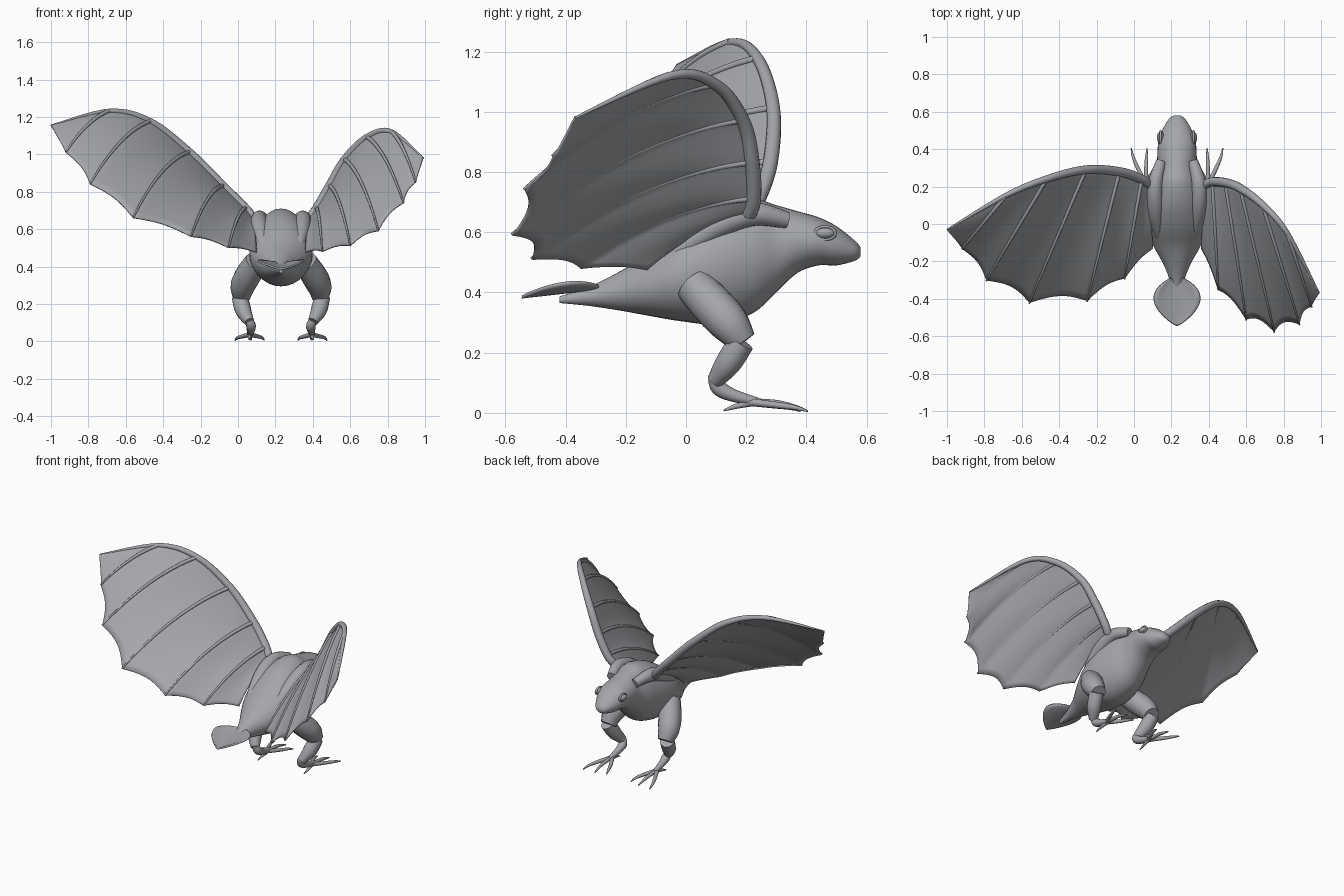
import bpy
import bmesh
import math
from mathutils import Vector

default_cube = bpy.data.objects.get("Cube")
if default_cube:
    bpy.data.objects.remove(default_cube, do_unlink=True)

MID = 0.23          # x of the body's own centre line
GREY = (0.37, 0.38, 0.40, 1.0)
grey = bpy.data.materials.new("plain grey")
grey.use_nodes = True
grey.diffuse_color = GREY
grey.node_tree.nodes["Principled BSDF"].inputs["Base Color"].default_value = GREY


def finish(obj, angle=50):
    """Give an object its colour and smooth shading."""
    obj.data.materials.clear()
    obj.data.materials.append(grey)
    bpy.ops.object.select_all(action='DESELECT')
    obj.select_set(True)
    bpy.context.view_layer.objects.active = obj
    bpy.ops.object.shade_smooth_by_angle(angle=math.radians(angle))
    return obj


def spline(points, f):
    """Smooth curve through the points, f running from 0 to 1."""
    last = len(points) - 1
    i = min(int(f * last), last - 1)
    t = f * last - i
    a, b, c, d = (Vector(points[max(0, min(last, k))]) for k in range(i - 1, i + 3))
    return b + (c - a) * (t / 2) + (a * 2 - b * 5 + c * 4 - d) * (t * t / 2) \
        + (b * 3 - a - c * 3 + d) * (t ** 3 / 2)


def skin(name, rows, closed=True, thickness=0):
    """Join rows of points into a surface; closed rows become a capped tube."""
    bm = bmesh.new()
    grid = [[bm.verts.new(p) for p in row] for row in rows]
    n = len(rows[0])
    for r, s in zip(grid, grid[1:]):
        for k in range(n if closed else n - 1):
            j = (k + 1) % n
            bm.faces.new((r[k], r[j], s[j], s[k]))
    if closed:
        bm.faces.new(grid[0])
        bm.faces.new(grid[-1])
    bmesh.ops.remove_doubles(bm, verts=bm.verts, dist=0.0002)
    bmesh.ops.recalc_face_normals(bm, faces=bm.faces)
    mesh = bpy.data.meshes.new(name)
    bm.to_mesh(mesh)
    bm.free()
    obj = bpy.data.objects.new(name, mesh)
    bpy.context.collection.objects.link(obj)
    finish(obj)
    if thickness:
        solid = obj.modifiers.new("thickness", 'SOLIDIFY')
        solid.thickness = thickness
        solid.offset = 0
    return obj


def tube(name, points, radii, steps=16, sides=14):
    """Round limb along a smooth path with changing radius."""
    radii = [(r, 0, 0) for r in radii]
    path = [spline(points, i / steps) for i in range(steps + 1)]
    rows = []
    for i, p in enumerate(path):
        along = (path[min(i + 1, steps)] - path[max(i - 1, 0)]).normalized()
        side = along.cross(Vector((0.3, 0.1, 1))).normalized()
        up = side.cross(along)
        r = max(spline(radii, i / steps).x, 0.002)
        angles = [math.tau * k / sides for k in range(sides)]
        rows.append([p + (side * math.cos(a) + up * math.sin(a)) * r for a in angles])
    return skin(name, rows)


# Body and head: ellipses from nose to rump (y, top, bottom, half width)
BODY = [(.58, .55, .52, .018), (.56, .573, .505, .045), (.5, .62, .49, .08),
        (.44, .65, .49, .1), (.37, .67, .465, .105), (.3, .69, .4, .112),
        (.22, .71, .33, .14), (.1, .68, .295, .165), (-.02, .61, .305, .165),
        (-.12, .53, .322, .125), (-.22, .47, .34, .07), (-.32, .42, .355, .033),
        (-.42, .387, .365, .01)]
rings = []
for i in range(61):
    y, top, bottom, half = spline(BODY, i / 60)
    rings.append([(MID + half * math.cos(a), y,
                   (top + bottom) / 2 + (top - bottom) / 2 * math.sin(a))
                  for a in (math.tau * k / 32 for k in range(32))])
skin("body", rings)

# Leaf-shaped tail, edges lifted
leaf = []
for i in range(21):
    s = i / 20
    half = 0.124 * math.sin(math.pi * s ** 0.85) ** 0.8 if 0 < s < 1 else 0.001
    leaf.append([(MID + half * v, -0.28 - 0.265 * s,
                  0.415 - 0.03 * s + 0.03 * v * v * half / 0.124)
                 for v in (k / 5 - 1 for k in range(11))])
skin("tail", leaf, closed=False, thickness=0.01)

# Wing stations from root to tip: (leading point, trailing point)
RIGHT_X_WING = [((.38, .21, .66), (.36, -.13, .475)), ((.42, .225, .71), (.45, -.35, .48)),
                ((.49, .22, .83), (.6, -.51, .51)), ((.57, .19, .97), (.75, -.575, .59)),
                ((.69, .1, 1.09), (.885, -.535, .74)), ((.82, -.05, 1.12), (.95, -.44, .85)),
                ((.99, -.37, .98), (.99, -.37, .98))]
LEFT_X_WING = [((.08, .21, .66), (.1, -.13, .475)), ((.04, .24, .71), (-.05, -.29, .5)),
               ((-.08, .28, .83), (-.25, -.41, .56)), ((-.26, .29, 1.01), (-.56, -.42, .66)),
               ((-.47, .24, 1.175), (-.79, -.3, .84)), ((-.69, .15, 1.23), (-.92, -.13, 1.01)),
               ((-1, -.03, 1.155), (-1, -.03, 1.155))]
PANEL = 10


def wing_point(stations, f, t):
    """Point on the arched membrane: f along the span, t along the chord."""
    lead = spline([s[0] for s in stations], f)
    last = len(stations) - 1
    i = min(int(f * last + 1e-6), last - 1)
    g = max(f * last - i, 0)
    trail = Vector(stations[i][1]).lerp(Vector(stations[i + 1][1]), g)
    sag = math.sin(math.pi * g) * (0.3 if i == last - 1 else 1)
    chord = (trail - lead).length
    trail = trail.lerp(lead, 0.045 * sag)
    p = lead.lerp(trail, t)
    p.z += chord * 0.3 * t * (1 - t) - 0.012 * sag * math.sin(math.pi * t)
    return p


for side, stations in (("left", RIGHT_X_WING), ("right", LEFT_X_WING)):
    spans = len(stations) - 1
    count = spans * PANEL
    skin(side + "_wing_membrane",
         [[wing_point(stations, i / count, k / 20) for k in range(21)]
          for i in range(count + 1)], closed=False, thickness=0.006)
    tube(side + "_wing_leading_edge", [s[0] for s in stations],
         (.024, .025, .025, .023, .019, .014, .004), steps=48)
    for rib in range(1, spans):
        line = [wing_point(stations, rib / spans, k / 8) + Vector((0, -0.004, 0.003))
                for k in range(9)]
        tube(f"{side}_wing_rib_{rib}", line,
             [.012 - .0009 * k for k in range(9)], sides=8)

# Paired parts, written for one side and mirrored about the body centre
TOES = {"outer": ((.395, .21, .036), (.44, .3, .026), (.465, .36, .018), (.475, .405, .006)),
        "middle": ((.395, .21, .036), (.395, .3, .032), (.393, .36, .02), (.39, .405, .006)),
        "inner": ((.395, .21, .036), (.352, .29, .026), (.33, .345, .018), (.32, .38, .006)),
        "back": ((.395, .23, .036), (.395, .2, .03), (.4, .16, .02), (.4, .125, .008))}
for side, sign in (("left", 1), ("right", -1)):

    def mirrored(*points):
        return [(MID + sign * (x - MID), y, z) for x, y, z in points]

    tube(side + "_shoulder",
         mirrored((.315, .335, .64), (.345, .22, .66), (.345, .1, .62),
                  (.33, -.02, .54), (.31, -.11, .475)),
         (.028, .04, .045, .036, .012), steps=24)
    tube(side + "_thigh",
         mirrored((.36, .025, .425), (.405, .09, .355), (.435, .145, .295), (.44, .19, .235)),
         (.064, .07, .066, .047))
    tube(side + "_shin",
         mirrored((.45, .185, .235), (.432, .14, .165), (.4, .095, .105)),
         (.043, .043, .027))
    tube(side + "_ankle",
         mirrored((.398, .092, .115), (.39, .11, .082), (.392, .16, .057), (.395, .24, .036)),
         (.02, .026, .021, .014))
    for toe, points in TOES.items():
        tube(f"{side}_{toe}_toe", mirrored(*points), (.013, .011, .008, .003), sides=10)

    # Eye ball inside a rounded lid ring
    spot = (MID + sign * 0.088, 0.462, 0.597)
    bpy.ops.mesh.primitive_uv_sphere_add(segments=20, ring_count=12, radius=1, location=spot)
    eye = bpy.context.object
    eye.name = side + "_eye"
    eye.scale = (0.02, 0.032, 0.018)
    finish(eye)
    bpy.ops.mesh.primitive_torus_add(major_segments=28, minor_segments=8, major_radius=0.033,
                                     minor_radius=0.007, location=spot,
                                     rotation=(0, math.pi / 2, 0))
    lid = bpy.context.object
    lid.name = side + "_eyelid"
    lid.scale = (0.65, 1, 1)
    finish(lid)
